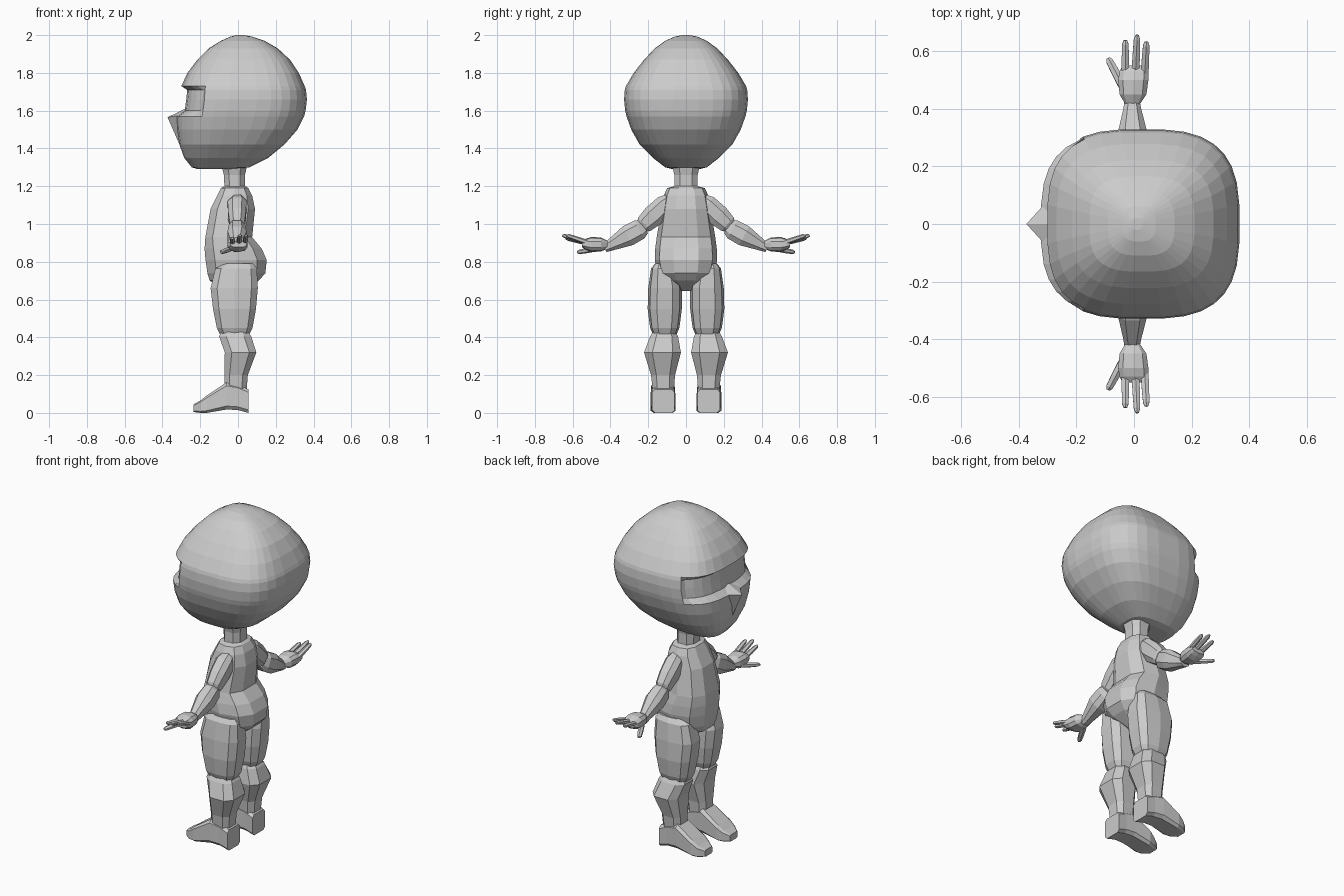
import bpy, bmesh, math
from mathutils import Vector

grey = bpy.data.materials.new("plain grey")
grey.diffuse_color = (0.6, 0.6, 0.6, 1)


def finish(name, bm, mirror=False):
    bmesh.ops.recalc_face_normals(bm, faces=bm.faces)
    me = bpy.data.meshes.new(name)
    bm.to_mesh(me)
    bm.free()
    me.materials.append(grey)
    ob = bpy.data.objects.new(name, me)
    bpy.context.collection.objects.link(ob)
    if mirror:
        m = ob.modifiers.new("mirror", 'MIRROR')
        m.use_axis = (False, True, False)
        m.use_mirror_merge = False
    return ob


def loft(name, rings, sides=10, power=2.6, origin=(0, 0, 0), axis=(0, 0, 1), mirror=False):
    """Rings are (distance along axis, u min, u max, v min, v max)."""
    o, w = Vector(origin), Vector(axis).normalized()
    ref = Vector((0, 1, 0)) if abs(w.x) > 0.9 else Vector((1, 0, 0))
    u = (ref - w * ref.dot(w)).normalized()
    v = w.cross(u)
    unit = []
    for i in range(sides):
        a = 2 * math.pi * (i + 0.5) / sides
        c, s = math.cos(a), math.sin(a)
        unit.append((math.copysign(abs(c) ** (2 / power), c),
                     math.copysign(abs(s) ** (2 / power), s)))
    mu, mv = max(p[0] for p in unit), max(p[1] for p in unit)
    bm = bmesh.new()
    loops = []
    for t, u0, u1, v0, v1 in rings:
        loops.append([bm.verts.new(o + w * t
                                   + u * ((u0 + u1) / 2 + (u1 - u0) / 2 * p / mu)
                                   + v * ((v0 + v1) / 2 + (v1 - v0) / 2 * q / mv))
                      for p, q in unit])
    for a, b in zip(loops, loops[1:]):
        for i in range(sides):
            j = (i + 1) % sides
            bm.faces.new((a[i], a[j], b[j], b[i]))
    bm.faces.new(loops[0])
    bm.faces.new(loops[-1])
    return finish(name, bm, mirror)


def sym(rows):
    return [(t, a, b, -h, h) for t, a, b, h in rows]


# Head: rounded block with a shallow eye recess across the face
head = loft("head", sym([
    (1.29, -.21, -.02, .07), (1.30, -.245, .06, .11), (1.35, -.285, .16, .175),
    (1.42, -.31, .245, .245), (1.50, -.322, .315, .29), (1.57, -.322, .35, .315),
    (1.60, -.318, .358, .322), (1.66, -.31, .365, .328), (1.71, -.305, .36, .324),
    (1.73, -.30, .353, .318), (1.80, -.268, .322, .277), (1.87, -.215, .275, .222),
    (1.93, -.155, .21, .165), (1.97, -.09, .14, .11), (1.992, -.04, .075, .06),
    (2.0, -.01, .03, .02)]), sides=32, power=3)
for p in head.data.vertices:
    if p.co.x < -.2 and 1.58 < p.co.z < 1.72:
        p.co.x += .036

# Nose: pointed wedge
bm = bmesh.new()
for p in [(-.373, 0, 1.565), (-.27, 0, 1.615), (-.305, .075, 1.575),
          (-.305, -.075, 1.575), (-.305, 0, 1.41)]:
    bm.verts.new(p)
bmesh.ops.convex_hull(bm, input=bm.verts)
finish("nose", bm)

# Neck and torso
loft("neck", sym([(1.15, -.10, .06, .075), (1.185, -.09, .055, .07),
                  (1.20, -.072, .037, .062), (1.26, -.075, .037, .062),
                  (1.32, -.09, .05, .075)]), sides=8)
loft("torso", sym([
    (.645, -.05, .03, .03), (.70, -.15, .11, .12), (.74, -.162, .145, .15),
    (.81, -.172, .152, .165), (.87, -.177, .125, .163), (.93, -.173, .075, .155),
    (1.08, -.145, .09, .13), (1.15, -.11, .075, .118), (1.19, -.09, .055, .10),
    (1.20, -.07, .04, .06)]))

# Arms
loft("upper_arm", sym([
    (-.01, -.035, .03, .035), (.035, -.055, .045, .055), (.12, -.052, .042, .058),
    (.185, -.045, .035, .048), (.21, -.03, .02, .032)]),
    sides=8, origin=(0, .085, 1.125), axis=(0, .15, -.14), mirror=True)
loft("forearm", sym([
    (0, -.035, .025, .038), (.03, -.05, .04, .054), (.10, -.055, .045, .056),
    (.20, -.036, .024, .032), (.24, -.033, .018, .022)]),
    sides=8, origin=(0, .22, .985), axis=(0, .21, -.113), mirror=True)

# Hands: palm, three fingers and a thumb
loft("palm", sym([
    (.415, -.03, .02, .02), (.45, -.05, .043, .037), (.50, -.055, .05, .04),
    (.53, -.05, .05, .03), (.55, -.04, .045, .016)]),
    sides=10, origin=(0, 0, .882), axis=(0, 1, .02), mirror=True)


def finger(name, a, b, r):
    a, b = Vector(a), Vector(b)
    d = (b - a).length
    loft(name, sym([(t * d, -k * r, k * r, k * r) for t, k in
                    ((0, 1), (.5, 1), (.9, .85), (1, .45))]),
         sides=6, power=2, origin=a, axis=b - a, mirror=True)


for name, x0, x1, y1, z1 in [("index_finger", -.03, -.03, .637, .925),
                             ("middle_finger", .004, .011, .655, .94),
                             ("ring_finger", .036, .043, .632, .94)]:
    finger(name, (x0, .50, .895), (x1, y1, z1), .013)
finger("thumb", (-.035, .47, .87), (-.09, .575, .85), .014)

# Legs
loft("thigh", [
    (.79, -.07, .08, .08, .165), (.765, -.12, .10, .05, .185),
    (.66, -.145, .105, .022, .20), (.55, -.132, .095, .022, .203),
    (.45, -.112, .077, .035, .19), (.415, -.095, .06, .05, .175)],
    sides=10, power=3, mirror=True)
loft("calf", [
    (.43, -.09, .055, .055, .175), (.405, -.10, .07, .042, .19),
    (.32, -.07, .097, .027, .222), (.20, -.072, .052, .058, .185),
    (.11, -.07, .045, .065, .175)], sides=8, power=3, mirror=True)

# Feet
loft("foot", [
    (-.235, .085, .155, .005, .045), (-.20, .065, .18, 0, .065),
    (-.165, .055, .188, 0, .092), (-.06, .06, .185, .018, .162),
    (0, .062, .18, .015, .15), (.055, .06, .18, 0, .125)],
    sides=8, power=6, axis=(1, 0, 0), mirror=True)
